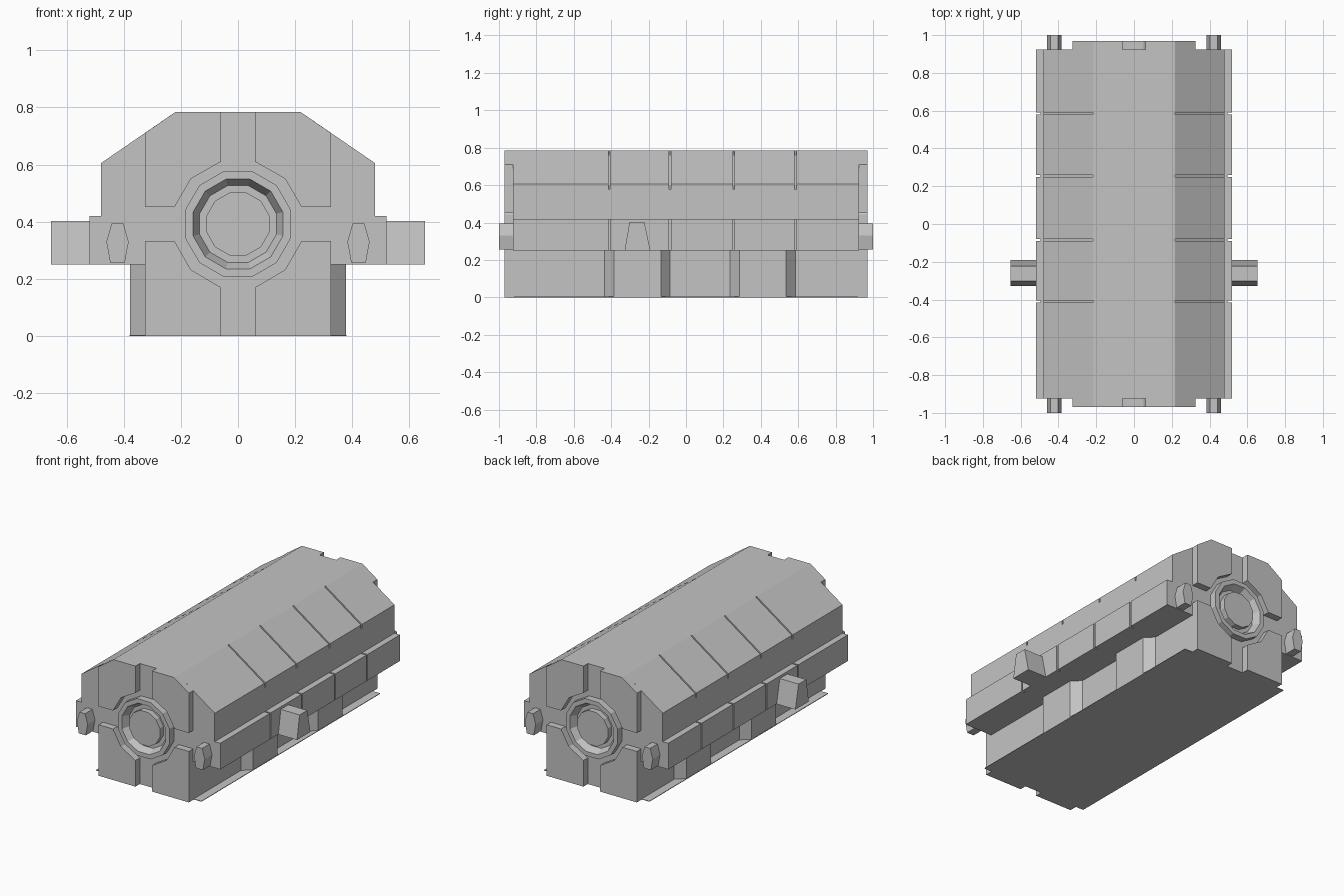
import bpy, bmesh, math

if "Cube" in bpy.data.objects:
    bpy.data.objects.remove(bpy.data.objects["Cube"], do_unlink=True)

grey = bpy.data.materials.new("hull grey")
grey.use_nodes = True
colour = (0.55, 0.55, 0.55, 1)
grey.diffuse_color = colour
grey.node_tree.nodes["Principled BSDF"].inputs["Base Color"].default_value = colour


def finish(name, bm):
    bmesh.ops.recalc_face_normals(bm, faces=bm.faces)
    mesh = bpy.data.meshes.new(name)
    bm.to_mesh(mesh)
    bm.free()
    mesh.materials.append(grey)
    obj = bpy.data.objects.new(name, mesh)
    bpy.context.collection.objects.link(obj)
    return obj


def prism(name, points, start, end, axis="y"):
    """Extrude a 2D outline along an axis (x, y or z)."""
    place = {"x": lambda a, b, t: (t, a, b),
             "y": lambda a, b, t: (a, t, b),
             "z": lambda a, b, t: (a, b, t)}[axis]
    bm = bmesh.new()
    low = [bm.verts.new(place(a, b, start)) for a, b in points]
    high = [bm.verts.new(place(a, b, end)) for a, b in points]
    bm.faces.new(low)
    bm.faces.new(high)
    for i in range(len(points)):
        j = (i + 1) % len(points)
        bm.faces.new((low[i], low[j], high[j], high[i]))
    return finish(name, bm)


def turned(name, profile, centre_z, side, closed, sides=12):
    """Spin (radius, y) points around the long axis."""
    bm = bmesh.new()
    rings = []
    for apothem, y in profile:
        r = apothem / math.cos(math.pi / sides)
        turn = [(i + 0.5) * math.tau / sides for i in range(sides)]
        rings.append([bm.verts.new((r * math.cos(t), side * y, centre_z + r * math.sin(t)))
                      for t in turn])
    pairs = list(zip(rings, rings[1:]))
    if closed:
        pairs.append((rings[-1], rings[0]))
    else:
        bm.faces.new(rings[0])
        bm.faces.new(rings[-1])
    for a, b in pairs:
        for i in range(sides):
            j = (i + 1) % sides
            bm.faces.new((a[i], a[j], b[j], b[i]))
    return finish(name, bm)


def mirrored(points, s):
    return [(s * a, b) for a, b in points]


BODY, END, GAP = 0.925, 0.97, 0.005
CENTRE = 0.392
SEAMS = [-BODY, -0.41, -0.085, 0.255, 0.585, BODY]

# Hull core, symmetrical outline
half = [(0.325, 0), (0.325, 0.25), (0.495, 0.25), (0.495, 0.415), (0.48, 0.415),
        (0.48, 0.577), (0.21, 0.76), (0.218, 0.785)]
prism("hull_core", half + mirrored(half[::-1], -1), -BODY, BODY)

# Thin floor plate
prism("floor_plate", [(-0.38, -0.92), (0.38, -0.92), (0.38, 0.92), (-0.38, 0.92)],
      0, 0.004, "z")

slope = [(0.218, 0.785), (0.48, 0.605), (0.48, 0.577), (0.21, 0.76)]
rail = [(0.48, 0.25), (0.52, 0.25), (0.52, 0.42), (0.48, 0.42)]
upper_corner = [(0.06, 0.785), (0.06, 0.61), (0.165, 0.55), (0.222, 0.452),
                (0.325, 0.452), (0.325, 0.711), (0.218, 0.785)]
lower_corner = [(0.06, 0), (0.06, 0.17), (0.165, 0.232), (0.222, 0.332),
                (0.325, 0.332), (0.325, 0)]
lug = [(0.402, 0.395), (0.442, 0.395), (0.461, 0.33), (0.447, 0.255),
       (0.397, 0.255), (0.383, 0.33)]
peg = [(-0.328, 0.25), (-0.19, 0.25), (-0.223, 0.403), (-0.302, 0.403)]

for s, side in ((1, "left"), (-1, "right")):
    # Armour panels and side rails, split by narrow seams
    for n, (a, b) in enumerate(zip(SEAMS, SEAMS[1:]), 1):
        a += GAP if a > -BODY else 0
        b -= GAP if b < BODY else 0
        prism(f"{side}_roof_panel_{n}", mirrored(slope, s), a, b)
        prism(f"{side}_side_rail_{n}", mirrored(rail, s), a, b)

    # Tapered bulges on the lower wall
    for n, y in enumerate((-0.26, 0.41), 1):
        bulge = [(0.32, y - 0.18), (0.378, y - 0.125), (0.378, y + 0.125), (0.32, y + 0.18)]
        prism(f"{side}_wall_bulge_{n}", mirrored(bulge, s), 0, 0.25, "z")

    # Side peg
    prism(f"{side}_side_peg", peg, s * 0.51, s * 0.655, "x")

    # Corner plates and hexagonal lugs at both ends
    for e, end in ((-1, "front"), (1, "back")):
        prism(f"{end}_{side}_upper_plate", mirrored(upper_corner, s), e * BODY, e * END)
        prism(f"{end}_{side}_lower_plate", mirrored(lower_corner, s), e * BODY, e * END)
        prism(f"{end}_{side}_lug", mirrored(lug, s), e * 0.92, e)

# Round port on each end: chamfered ring and central disc
for e, end in ((-1, "front"), (1, "back")):
    turned(f"{end}_port_ring",
           [(0.185, 0.92), (0.185, END), (0.157, END), (0.132, 0.92)], CENTRE, e, True)
    turned(f"{end}_port_disc", [(0.11, 0.92), (0.11, 0.962)], CENTRE, e, False)
